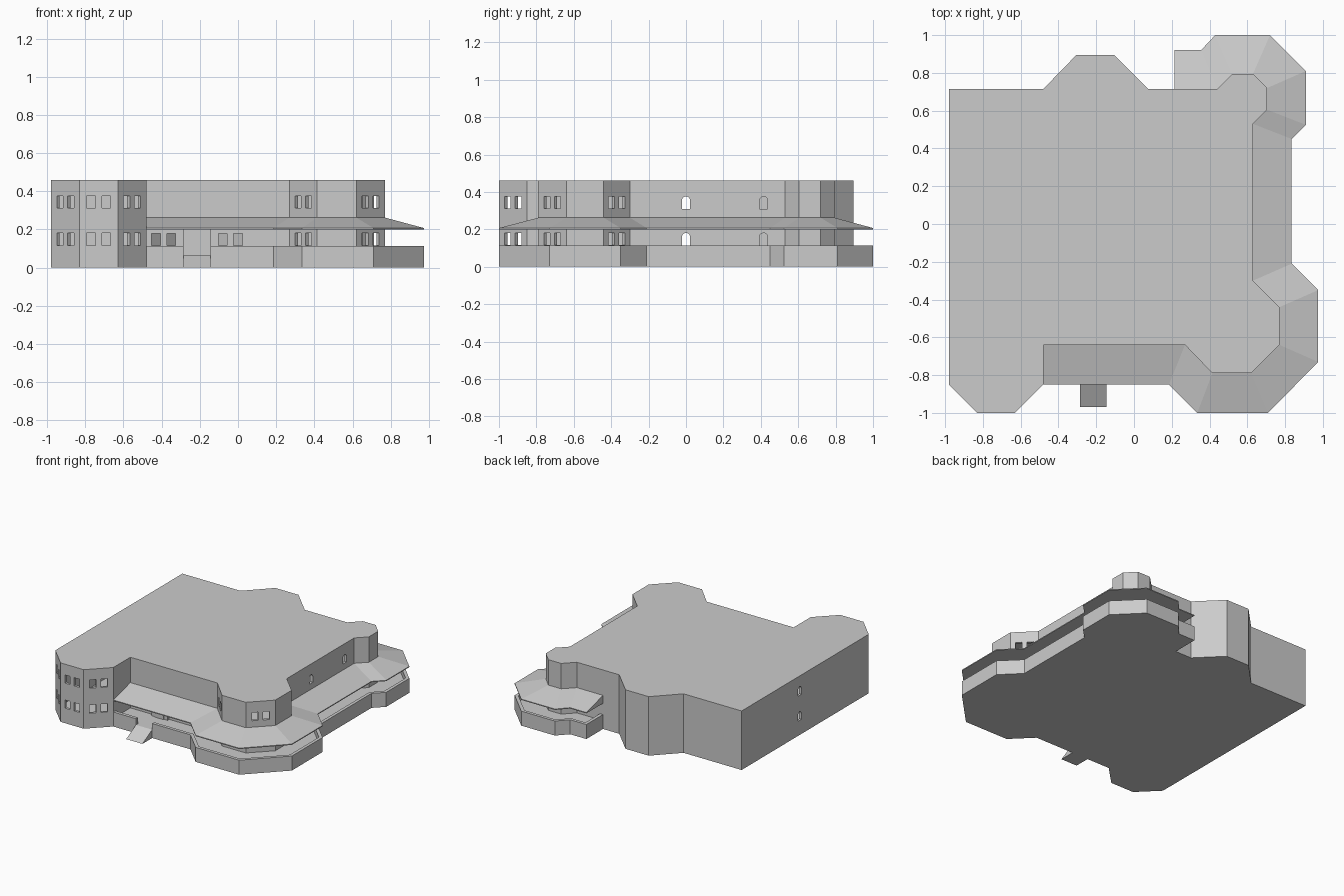
import bpy, bmesh, math
from mathutils import Vector

if "Cube" in bpy.data.objects:
    bpy.data.objects.remove(bpy.data.objects["Cube"])

grey = bpy.data.materials.new("stone grey")
grey.diffuse_color = (0.6, 0.6, 0.6, 1)
grey.use_nodes = True
grey.node_tree.nodes["Principled BSDF"].inputs["Base Color"].default_value = grey.diffuse_color

# Inner line follows the house wall, outer line follows the terrace edge
INNER = [(-.48, -.64), (.27, -.64), (.415, -.79), (.62, -.79), (.77, -.64), (.77, -.44),
         (.63, -.30), (.63, .53), (.705, .605), (.705, .72), (.63, .795), (.52, .795),
         (.44, .715), (.215, .715)]
OUTER = [(-.48, -.85), (.185, -.85), (.335, -1), (.71, -1), (.975, -.73), (.975, -.35),
         (.835, -.21), (.835, .45), (.91, .525), (.91, .81), (.72, 1), (.43, 1),
         (.355, .92), (.215, .92)]
HOUSE = [(-.98, -.85), (-.83, -1), (-.63, -1), (-.48, -.85)] + INNER[:13] + [
         (.075, .715), (-.105, .895), (-.305, .895), (-.48, .715), (-.98, .715)]
H, T = .46, .02


def make(name, bm):
    bmesh.ops.recalc_face_normals(bm, faces=bm.faces[:])
    me = bpy.data.meshes.new(name)
    bm.to_mesh(me)
    bm.free()
    me.materials.append(grey)
    ob = bpy.data.objects.new(name, me)
    bpy.context.collection.objects.link(ob)
    return ob


def add_loft(bm, rings, closed=False):
    """Join equal rings of points; cap the two ends, or close into a loop."""
    vs = [[bm.verts.new(p) for p in r] for r in rings]
    n = len(vs[0])
    for a, b in zip(vs, vs[1:]):
        for i in range(n):
            bm.faces.new((a[i], a[(i + 1) % n], b[(i + 1) % n], b[i]))
    bm.faces.new(vs[0][::-1])
    bm.faces.new(vs[-1])


def loft(name, rings):
    bm = bmesh.new()
    add_loft(bm, rings)
    return make(name, bm)


def prism(name, pts, z0, z1):
    return loft(name, [[(x, y, z) for x, y in pts] for z in (z0, z1)])


def box(name, x0, x1, y0, y1, z0, z1):
    return prism(name, [(x0, y0), (x1, y0), (x1, y1), (x0, y1)], z0, z1)


def sweep(name, pairs, section):
    """Section points are (share of the way from outer to inner line, z)."""
    rings = []
    for o, i in pairs:
        rings.append([(*Vector(o).lerp(Vector(i), t), z) for t, z in section])
    return loft(name, rings)


def inset(pts, d):
    out = []
    for k, p in enumerate(pts):
        p, a, b = Vector(p), Vector(pts[k - 1]), Vector(pts[(k + 1) % len(pts)])
        e, f = (p - a).normalized(), (b - p).normalized()
        n, m = Vector((-e.y, e.x)), Vector((-f.y, f.x))
        out.append(tuple(p + (n + m) * (d / (1 + n.dot(m)))))
    return out


def opening(bm, mid, along, width, z0, z1, arch=False):
    """Add a window-shaped cutter through the wall at mid."""
    along = Vector(along).normalized()
    nrm = Vector((along.y, -along.x))
    w = width / 2
    if arch:
        prof = [(-w, z0), (w, z0)] + [(w * math.cos(a * math.pi / 6),
                z1 - w + w * math.sin(a * math.pi / 6)) for a in range(7)]
    else:
        prof = [(-w, z0), (w, z0), (w, z1), (-w, z1)]
    rings = []
    for s in (-.035, .03):
        c = Vector(mid) + nrm * s
        rings.append([(*(c + along * u), z) for u, z in prof])
    add_loft(bm, rings)


# House shell: solid block, hollow room, window openings
house = prism("house_walls", HOUSE, 0, H)
room = prism("room_cutter", inset(HOUSE, T), .02, H - T)
bm = bmesh.new()
for z0 in (.117, .312):
    z1 = z0 + .064
    # Paired windows on the bay faces
    for k in (0, 1, 2, 5, 7, 9):
        a, b = Vector(HOUSE[k]), Vector(HOUSE[k + 1])
        d = (b - a).normalized()
        for s in (-.04, .04):
            opening(bm, (a + b) / 2 + d * s, d, .046, z0, z1)
    # Arched windows on the side walls
    for y in (0, .415):
        opening(bm, (.63, y), (0, 1), .044, z0 - .003, z1, True)
    opening(bm, (-.98, 0), (0, -1), .044, z0 - .003, z1, True)
# Ground floor windows behind the porch
for x in (-.43, -.35, -.08, 0):
    opening(bm, (x, -.64), (1, 0), .046, .117, .178)
windows = make("window_cutter", bm)

for cutter in (room, windows):
    cutter.hide_render = True
    mod = house.modifiers.new("cut", "BOOLEAN")
    mod.operation, mod.solver, mod.object = "DIFFERENCE", "EXACT", cutter
dg = bpy.context.evaluated_depsgraph_get()
cut_mesh = bpy.data.meshes.new_from_object(house.evaluated_get(dg))
house.modifiers.clear()
house.data = cut_mesh
for cutter in (room, windows):
    bpy.data.objects.remove(cutter)

# Terrace floor, parapet with an entrance gap, and sloped canopy
pairs = list(zip(OUTER, INNER))
FLOOR, RAIL = .065, .113
GAP = (-.285, -.145)
sweep("terrace_floor", pairs, [(0, 0), (1, 0), (1, FLOOR), (0, FLOOR)])
rail = [(0, FLOOR), (.12, FLOOR), (.12, RAIL), (0, RAIL)]
gap_pairs = [((x, -.85), (x, -.64)) for x in GAP]
sweep("parapet_left", [pairs[0], gap_pairs[0]], rail)
sweep("parapet_right", [gap_pairs[1]] + pairs[1:], rail)
box("parapet_end", .215, .24, .715, .9, FLOOR, RAIL)
sweep("canopy", pairs, [(0, .2), (1, .2), (1, .262), (0, .207)])

# Entrance: ramp, door surround and door
loft("entrance_ramp", [[(x, -.97, 0), (x, -.85, 0), (x, -.85, FLOOR)] for x in GAP])
box("door_surround", GAP[0], GAP[1], -.66, -.635, FLOOR, .2)
box("door", -.255, -.175, -.667, -.66, FLOOR, .155)
